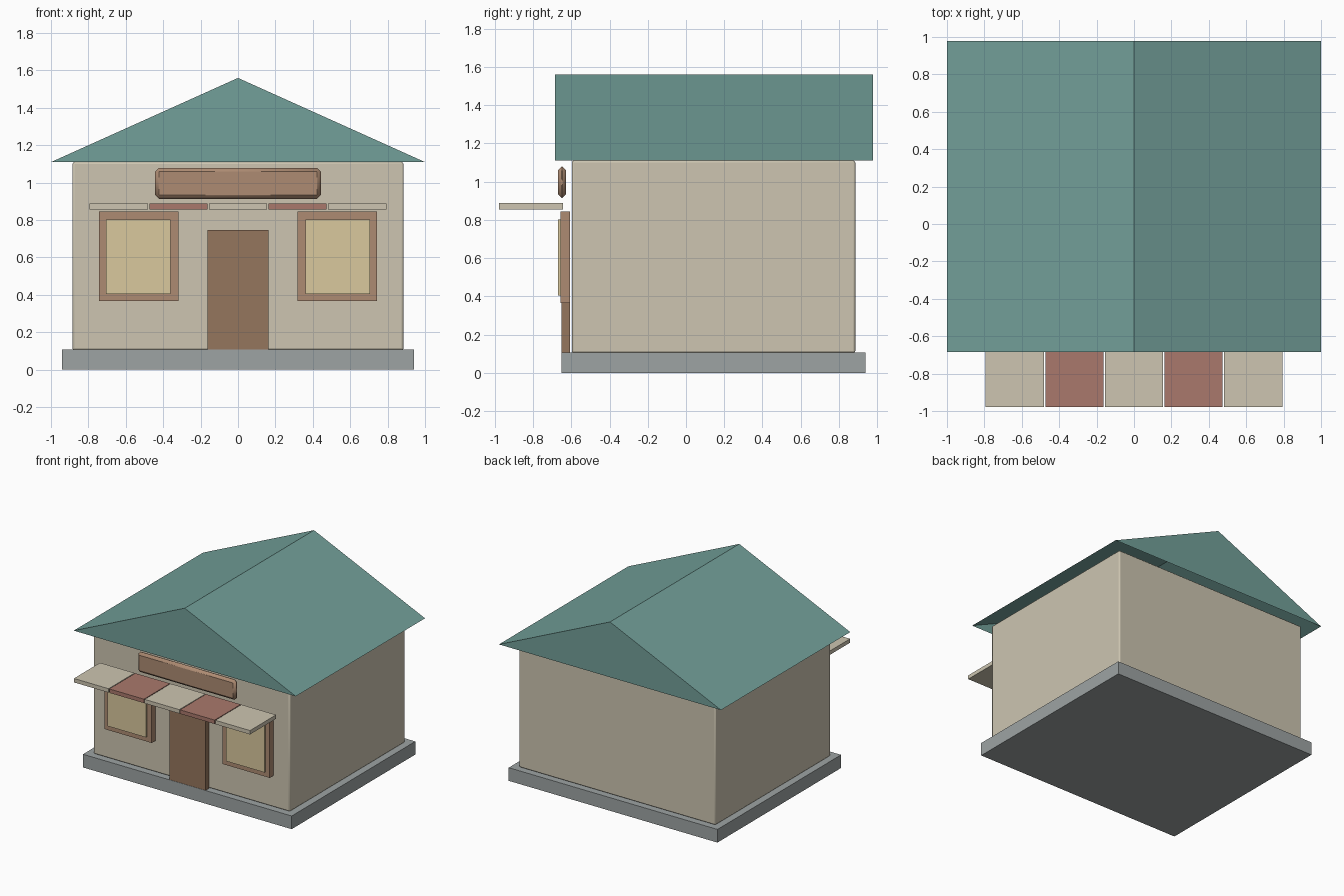
import bpy
import math

if "Cube" in bpy.data.objects:
    bpy.data.objects.remove(bpy.data.objects["Cube"])


def mat(name, r, g, b):
    m = bpy.data.materials.new(name)
    m.diffuse_color = (r, g, b, 1)
    m.use_nodes = True
    m.node_tree.nodes["Principled BSDF"].inputs["Base Color"].default_value = m.diffuse_color
    return m


CREAM = mat("cream", 0.61, 0.56, 0.44)
TEAL = mat("teal", 0.17, 0.35, 0.32)
STONE = mat("stone", 0.34, 0.37, 0.37)
WOOD = mat("door_wood", 0.30, 0.18, 0.11)
TRIM = mat("trim_wood", 0.42, 0.26, 0.17)
GLASS = mat("warm_glass", 0.70, 0.58, 0.34)
RED = mat("red_cloth", 0.40, 0.19, 0.15)


def box(name, x, y, z, material, bevel=0, segments=1):
    """Box from (min, max) ranges, with an optional edge bevel."""
    bpy.ops.mesh.primitive_cube_add(
        size=1, location=[(a + b) / 2 for a, b in (x, y, z)])
    o = bpy.context.object
    o.name = name
    o.scale = [b - a for a, b in (x, y, z)]
    bpy.ops.object.transform_apply(location=False, rotation=False, scale=True)
    o.data.materials.append(material)
    if bevel:
        bpy.ops.object.shade_smooth_by_angle(angle=math.radians(50))
        m = o.modifiers.new("bevel", 'BEVEL')
        m.width = bevel
        m.segments = segments
    return o


# Base slab and walls
box("base", (-0.94, 0.94), (-0.652, 0.938), (0, 0.107), STONE)
box("walls", (-0.885, 0.885), (-0.597, 0.885), (0.105, 1.11), CREAM, 0.01, 2)

# Gable roof: shell with two slopes and two gable ends, open underneath
verts = [(x, y, z) for y in (-0.685, 0.978)
         for x, z in ((-1, 1.11), (1, 1.11), (0, 1.56))]
faces = [(0, 1, 2), (4, 3, 5), (1, 4, 5, 2), (3, 0, 2, 5)]
mesh = bpy.data.meshes.new("roof")
mesh.from_pydata(verts, [], faces)
mesh.materials.append(TEAL)
bpy.context.collection.objects.link(bpy.data.objects.new("roof", mesh))

# Door
box("door", (-0.164, 0.164), (-0.65, -0.606), (0.107, 0.748), WOOD)

# Windows, mirrored left and right
for side, s in (("left", -1), ("right", 1)):
    def span(a, b):
        return tuple(sorted((s * a, s * b)))
    box(side + "_window_frame", span(0.319, 0.744), (-0.655, -0.606),
        (0.366, 0.845), TRIM)
    box(side + "_window_pane", span(0.36, 0.707), (-0.67, -0.645),
        (0.406, 0.803), GLASS)

# Blank sign board with chamfered edges
box("sign_board", (-0.443, 0.443), (-0.67, -0.627), (0.914, 1.079), TRIM, 0.02)

# Striped awning
for i in range(5):
    cx = (i - 2) * 0.3185
    box(f"awning_panel_{i + 1}", (cx - 0.156, cx + 0.156), (-0.978, -0.643),
        (0.856, 0.888), RED if i % 2 else CREAM)
